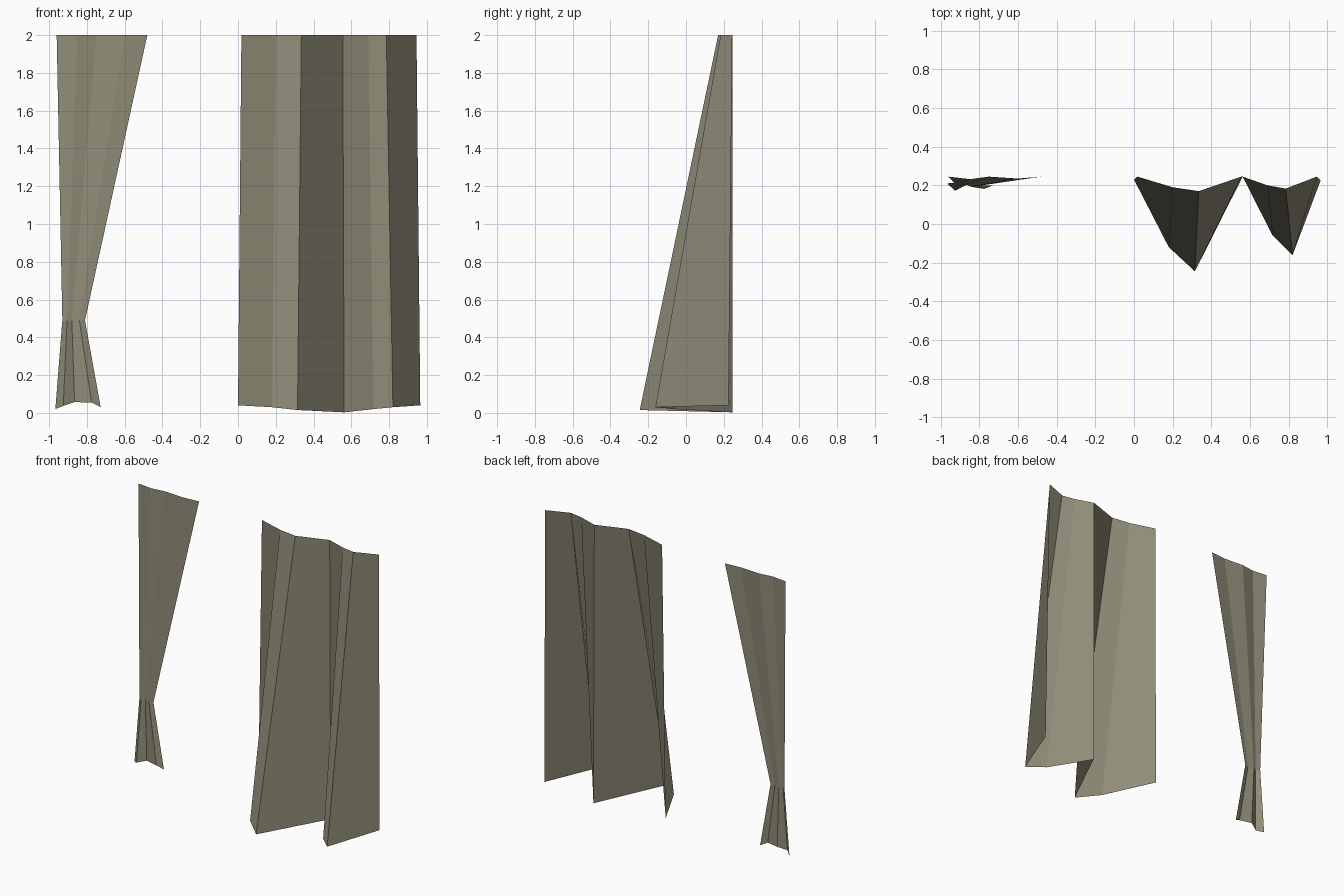
import bpy

cube = bpy.data.objects.get("Cube")
if cube:
    bpy.data.objects.remove(cube, do_unlink=True)

# Single fabric colour
fabric = bpy.data.materials.new("taupe_fabric")
fabric.use_nodes = True
colour = (0.28, 0.262, 0.188, 1)
fabric.diffuse_color = colour
bsdf = fabric.node_tree.nodes["Principled BSDF"]
bsdf.inputs["Base Color"].default_value = colour
bsdf.inputs["Roughness"].default_value = 0.9


def loft_sheet(name, rows):
    """Join equal-length cross-sections, listed bottom to top, into a pleated sheet."""
    n = len(rows[0])
    verts = [p for row in rows for p in row]
    faces = [(r * n + i, r * n + i + 1, (r + 1) * n + i + 1, (r + 1) * n + i)
             for r in range(len(rows) - 1) for i in range(n - 1)]
    mesh = bpy.data.meshes.new(name)
    mesh.from_pydata(verts, [], faces)
    mesh.materials.append(fabric)
    obj = bpy.data.objects.new(name, mesh)
    bpy.context.collection.objects.link(obj)
    return obj


def level(points, z):
    return [(x, y, z) for x, y in points]


TOP = 2.0

# Wide curtain: shallow pleats at the rail, deep pleats at the hem
wide_hem = [(0, .23, .04), (.18, -.12, .03), (.315, -.245, .015), (.562, .245, .003),
            (.717, -.06, .02), (.82, -.162, .03), (.965, .225, .04)]
wide_rail = [(.018, .245), (.2, .19), (.335, .17), (.555, .245),
             (.69, .2), (.785, .183), (.945, .245)]
loft_sheet("wide_curtain", [wide_hem, level(wide_rail, TOP)])

# Narrow curtain: gathered at the waist, flaring again at the hem
tied_hem = [(-.967, .21, .02), (-.925, .172, .037), (-.865, .203, .057),
            (-.775, .182, .055), (-.727, .2, .03)]
tied_waist = [(-.93, .213), (-.905, .195), (-.88, .207), (-.84, .192), (-.81, .2)]
tied_rail = [(-.96, .245), (-.85, .232), (-.75, .245), (-.6, .235), (-.48, .245)]
loft_sheet("tied_curtain", [tied_hem, level(tied_waist, 0.49), level(tied_rail, TOP)])
